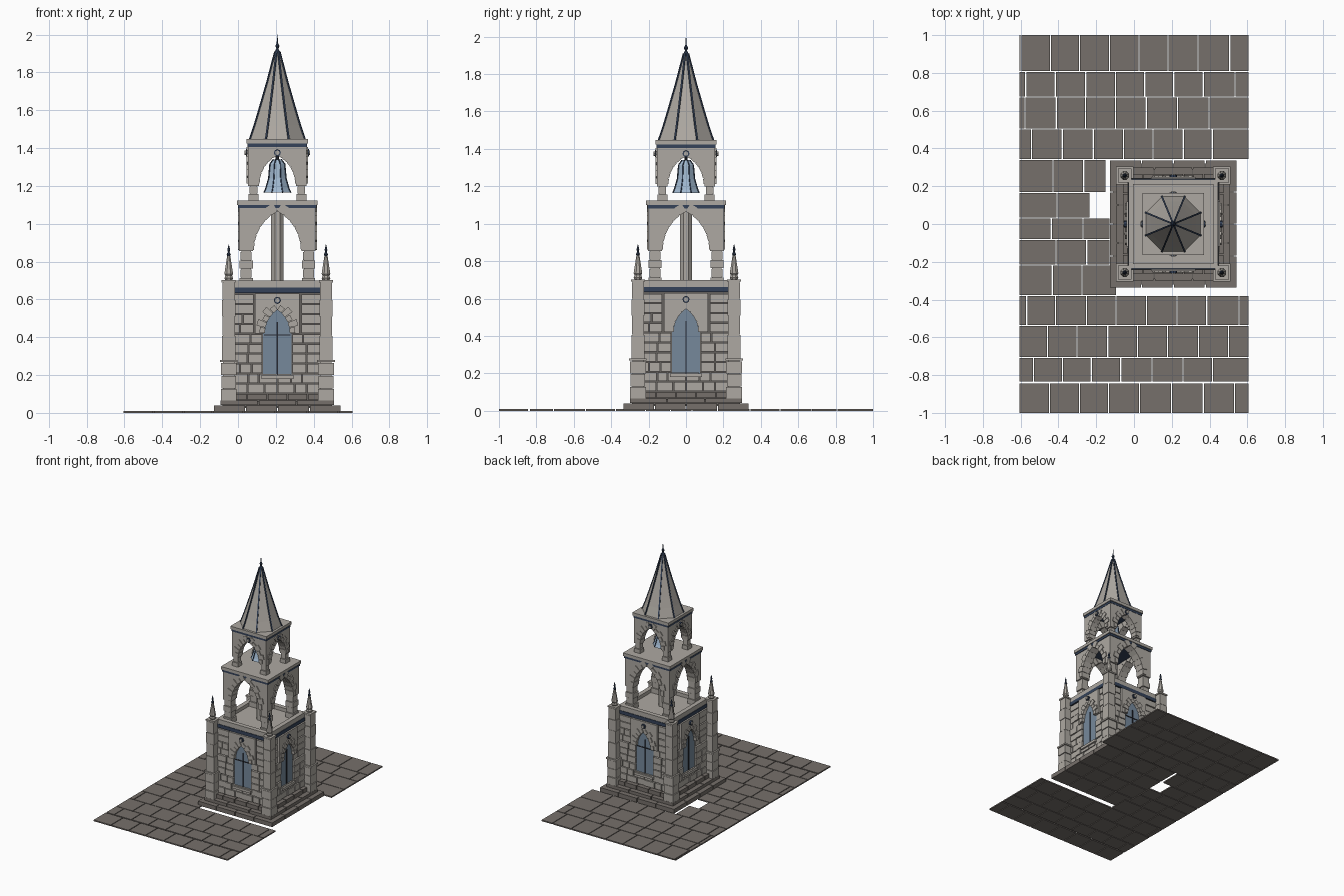
import bpy, bmesh, random
from math import pi, sin, cos, asin, tau
from mathutils import Vector, Matrix

random.seed(4)
old = bpy.data.objects.get("Cube")
if old:
    bpy.data.objects.remove(old)

TOWER_X = 0.208


def material(name, r, g, b):
    m = bpy.data.materials.new(name)
    m.use_nodes = True
    m.diffuse_color = (r, g, b, 1)
    m.node_tree.nodes["Principled BSDF"].inputs["Base Color"].default_value = (r, g, b, 1)
    return m


STONE = material("pale_stone", 0.42, 0.395, 0.36)
PAVING = material("dark_paving", 0.18, 0.16, 0.145)
MORTAR = material("mortar", 0.13, 0.12, 0.11)
SLATE = material("blue_slate", 0.035, 0.055, 0.1)
GLASS = material("window_glass", 0.18, 0.25, 0.33)
BELL = material("bell_blue", 0.36, 0.49, 0.64)
IRON = material("dark_iron", 0.02, 0.022, 0.03)


def part(name, mat, build, sides=1, x=TOWER_X):
    """Build one side, then repeat it around the vertical axis."""
    bm = bmesh.new()
    build(bm)
    base = bm.verts[:] + bm.edges[:] + bm.faces[:]
    for k in range(1, sides):
        new = bmesh.ops.duplicate(bm, geom=base)["geom"]
        verts = [g for g in new if isinstance(g, bmesh.types.BMVert)]
        bmesh.ops.rotate(bm, verts=verts, cent=(0, 0, 0), matrix=Matrix.Rotation(tau * k / sides, 3, "Z"))
    bmesh.ops.translate(bm, verts=bm.verts, vec=(x, 0, 0))
    bmesh.ops.recalc_face_normals(bm, faces=bm.faces)
    mesh = bpy.data.meshes.new(name)
    bm.to_mesh(mesh)
    bm.free()
    mesh.materials.append(mat)
    ob = bpy.data.objects.new(name, mesh)
    bpy.context.collection.objects.link(ob)
    return ob


def box(bm, x0, x1, y0, y1, z0, z1):
    m = Matrix.Translation(((x0 + x1) / 2, (y0 + y1) / 2, (z0 + z1) / 2))
    bmesh.ops.create_cube(bm, size=1, matrix=m @ Matrix.Diagonal((x1 - x0, y1 - y0, z1 - z0, 1)))


def block(bm, half, z0, z1, x=0, y=0):
    box(bm, x - half, x + half, y - half, y + half, z0, z1)


def prism(bm, pts, y0, y1, mitre=None):
    """Extrude an (x, z) outline from y0 to y1; mitre limits x on the inner side."""
    lim = mitre or 9
    a = [bm.verts.new((x, y0, z)) for x, z in pts]
    b = [bm.verts.new((max(-lim, min(lim, x)), y1, z)) for x, z in pts]
    bm.faces.new(a)
    bm.faces.new(b[::-1])
    for i in range(len(pts)):
        j = (i + 1) % len(pts)
        bm.faces.new((a[j], a[i], b[i], b[j]))


def lathe(bm, profile, n=8, x=0, y=0):
    rings = [[bm.verts.new((x + r * cos(tau * (i + 0.5) / n), y + r * sin(tau * (i + 0.5) / n), z))
              for i in range(n)] for r, z in profile]
    for a, b in zip(rings, rings[1:]):
        for i in range(n):
            bm.faces.new((a[i], a[(i + 1) % n], b[(i + 1) % n], b[i]))
    bm.faces.new(rings[0][::-1])
    bm.faces.new(rings[-1])


def ribs(bm, profile, width, n=8):
    for i in range(n):
        t = tau * (i + 0.5) / n
        pts = [Vector((r * cos(t), r * sin(t), z)) for r, z in profile]
        for p, q in zip(pts, pts[1:]):
            d = q - p
            m = Matrix.Translation((p + q) / 2) @ d.to_track_quat("Z", "Y").to_matrix().to_4x4()
            bmesh.ops.create_cube(bm, size=1, matrix=m @ Matrix.Diagonal((width, width, d.length, 1)))


def arch(half, spring, apex, n=8):
    """Pointed arch from left spring to right spring."""
    h = apex - spring
    R = (half * half + h * h) / (2 * half)
    right = [(half - R + R * cos(t), spring + R * sin(t)) for t in (asin(h / R) * i / n for i in range(n + 1))]
    return [(-x, z) for x, z in right] + right[-2::-1]


def arch_panel(bm, w, z0, z1, half, spring, apex, y0, y1, mitre=None):
    foot = [] if z0 == spring else [z0]
    pts = [(-w, z0)] + [(-half, z) for z in foot] + arch(half, spring, apex)
    pts += [(half, z) for z in foot] + [(w, z0), (w, z1), (-w, z1)]
    prism(bm, pts, y0, y1, mitre)


def voussoirs(bm, half, spring, apex, y0, y1, short, long, count=5):
    """Alternating long and short arch stones, mirrored."""
    h = apex - spring
    R = (half * half + h * h) / (2 * half)
    end = asin(h / R)
    for i in range(count):
        a, b = end * (i + 0.05) / count, end * (i + 0.95) / count
        out = R + (long if i % 2 else short)
        for s in (-1, 1):
            prism(bm, [(s * (half - R + r * cos(t)), spring + r * sin(t))
                       for r, t in ((R - 0.004, a), (out, a), (out, b), (R - 0.004, b))], y0, y1)


def disc(bm, z, r, y0, y1):
    prism(bm, [(r * cos(tau * i / 8), z + r * sin(tau * i / 8)) for i in range(8)], y0, y1)


# Paving: rows of (top, bottom, first joint, right end)
ROWS = [(1, .81, -.595, .605), (.805, .675, -.57, .605), (.67, .505, -.575, .605), (.5, .345, -.54, .605),
        (.34, .17, -.425, -.15), (.165, .035, -.405, -.235), (.03, -.08, -.435, -.13),
        (-.085, -.215, -.41, -.13), (-.22, -.375, -.43, -.095), (-.38, -.535, -.565, .605),
        (-.54, -.705, -.455, .605), (-.71, -.835, -.53, .605), (-.845, -1, -.445, .605)]


def paving(bm):
    for top, bottom, joint, end in ROWS:
        x = -0.605
        while x < end - 0.01:
            nxt = end if joint > end - 0.04 else joint
            box(bm, x, nxt - 0.006 * (nxt < end), bottom, top, 0, 0.01)
            x, joint = nxt, nxt + random.uniform(0.152, 0.17)


part("paving", PAVING, paving, x=0)


# Stepped base of separate slabs
def steps(bm):
    for half, z0, z1, n in ((0.338, 0.004, 0.038, 4), (0.303, 0.041, 0.066, 3), (0.268, 0.068, 0.1, 5)):
        s = 2 * half / n
        for i in range(n):
            for j in range(n):
                block(bm, s / 2 - 0.003, z0, z1, -half + (i + 0.5) * s, -half + (j + 0.5) * s)


part("base_steps", PAVING, steps)


# Lower storey: mortar core, courses of stone, trim and parapet
def core(bm):
    block(bm, 0.32, 0.025, 0.036)
    block(bm, 0.29, 0.036, 0.06)
    block(bm, 0.225, 0.06, 0.65)


part("wall_core", MORTAR, core)


def courses(bm):
    rows, z0, z1 = 10, 0.103, 0.628
    h = (z1 - z0) / rows
    for r in range(rows):
        z = z0 + r * h
        gap = 0 if z + h < 0.215 else 0.078 if z < 0.41 else 0.124
        for s in (-1, 1):
            x = gap
            while x < 0.225:
                e = x + random.uniform(0.055, 0.1)
                e = 0.232 if e > 0.2 else e
                xs = sorted((s * (x + 0.003), s * (e - 0.003)))
                box(bm, *xs, -0.24 + random.uniform(-0.004, 0.004), -0.21, z + 0.003, z + h - 0.003)
                x = e


part("wall_stones", STONE, courses, 4)
part("lower_trim", SLATE, lambda bm: block(bm, 0.24, 0.634, 0.662))


def parapet(bm):
    block(bm, 0.225, 0.655, 0.672)
    prism(bm, [(-0.236, 0.662), (0.236, 0.662), (0.236, 0.7), (-0.236, 0.7)], -0.236, -0.2, 0.2)


part("parapet", STONE, parapet, 4)


# Pointed windows
def window_frame(bm):
    arch_panel(bm, 0.118, 0.42, 0.63, 0.07, 0.42, 0.55, -0.248, -0.215)
    voussoirs(bm, 0.07, 0.42, 0.55, -0.256, -0.22, 0.025, 0.045)
    box(bm, -0.085, 0.085, -0.254, -0.215, 0.18, 0.2)


part("window_surround", STONE, window_frame, 4)
part("window_glass", GLASS, lambda bm: prism(bm, [(-0.076, 0.2)] + arch(0.076, 0.42, 0.56) + [(0.076, 0.2)],
                                            -0.231, -0.224), 4)
part("window_mullion", IRON, lambda bm: box(bm, -0.004, 0.004, -0.235, -0.225, 0.2, 0.48), 4)
part("window_crossbar", IRON, lambda bm: box(bm, -0.07, 0.07, -0.235, -0.225, 0.408, 0.415), 2)


# Corner buttresses with pinnacles
def buttress(bm):
    c = 0.257
    lower, upper = (0.066, 0.13, 0.2, 0.268), (0.28, 0.41, 0.51, 0.6, 0.69)
    for levels, half in ((lower, 0.042), (upper, 0.035)):
        for i, (a, b) in enumerate(zip(levels, levels[1:])):
            block(bm, half - 0.003 * (i % 2), a, b - 0.004, c, c)
    block(bm, 0.03, 0.06, 0.69, c, c)
    block(bm, 0.047, 0.268, 0.28, c, c)
    block(bm, 0.037, 0.69, 0.702, c, c)
    lathe(bm, [(0.02, 0.7), (0.025, 0.712), (0.019, 0.725), (0.025, 0.735), (0.009, 0.83)], 8, c, c)


part("buttress", STONE, buttress, 4)
part("pinnacle_finial", SLATE, lambda bm: lathe(
    bm, [(0.006, 0.825), (0.012, 0.838), (0.005, 0.85), (0.008, 0.862), (0.001, 0.89)], 8, 0.257, 0.257), 4)


# Two open arched storeys: panels, voussoirs and block piers
def open_storey(name, w, t, z0, zp, z1, half, spring, apex, blocks):
    def build(bm):
        arch_panel(bm, w, zp, z1, half, spring, apex, -w, t - w, w - t)
        voussoirs(bm, half, spring, apex, -w - 0.007, t - w + 0.004, 0.025, 0.045, 6)
        h = (zp - z0) / blocks
        pier = (w - half) / 2
        for i in range(blocks):
            block(bm, pier - 0.002 - 0.006 * (i % 2), z0 + i * h, z0 + (i + 1) * h - 0.004, w - pier, w - pier)
        block(bm, pier - 0.012, z0, zp, w - pier, w - pier)
    part(name, STONE, build, 4)


open_storey("middle_storey", 0.202, 0.065, 0.67, 0.855, 1.09, 0.128, 0.86, 1.07, 4)
open_storey("belfry", 0.155, 0.05, 1.12, 1.2, 1.41, 0.098, 1.21, 1.365, 2)
part("central_column", STONE, lambda bm: lathe(bm, [(0.035, 0.67), (0.035, 1.1)]))

for label, half, z in (("middle", 0.213, 1.1), ("belfry", 0.163, 1.424)):
    part(label + "_trim", SLATE, lambda bm: block(bm, half - 0.006, z - 0.018, z))
    part(label + "_cornice", STONE, lambda bm: block(bm, half, z, z + 0.024))

# Carved bosses above the arches
for label, y, z in (("window", 0.248, 0.595), ("belfry", 0.155, 1.375)):
    part(label + "_boss_ring", SLATE, lambda bm: disc(bm, z, 0.019, -y - 0.012, -y + 0.01), 4)
    part(label + "_boss", STONE, lambda bm: disc(bm, z, 0.012, -y - 0.018, -y), 4)

# Bell
bell_curve = [(0.076, 1.165), (0.066, 1.185), (0.049, 1.24), (0.042, 1.315), (0.022, 1.34)]
part("bell", BELL, lambda bm: lathe(bm, bell_curve))
part("bell_ribs", SLATE, lambda bm: ribs(bm, bell_curve, 0.006))
part("bell_hanger", IRON, lambda bm: lathe(bm, [(0.01, 1.33), (0.01, 1.41)]))

# Spire
spire_curve = [(0.157, 1.446), (0.13, 1.52), (0.104, 1.6), (0.057, 1.75), (0.012, 1.91)]
part("spire", STONE, lambda bm: lathe(bm, spire_curve))
part("spire_ribs", SLATE, lambda bm: ribs(bm, spire_curve, 0.009))
part("spire_finial", SLATE, lambda bm: lathe(
    bm, [(0.015, 1.895), (0.015, 1.91), (0.006, 1.925), (0.012, 1.94), (0.004, 1.955), (0.001, 2.0)]))
